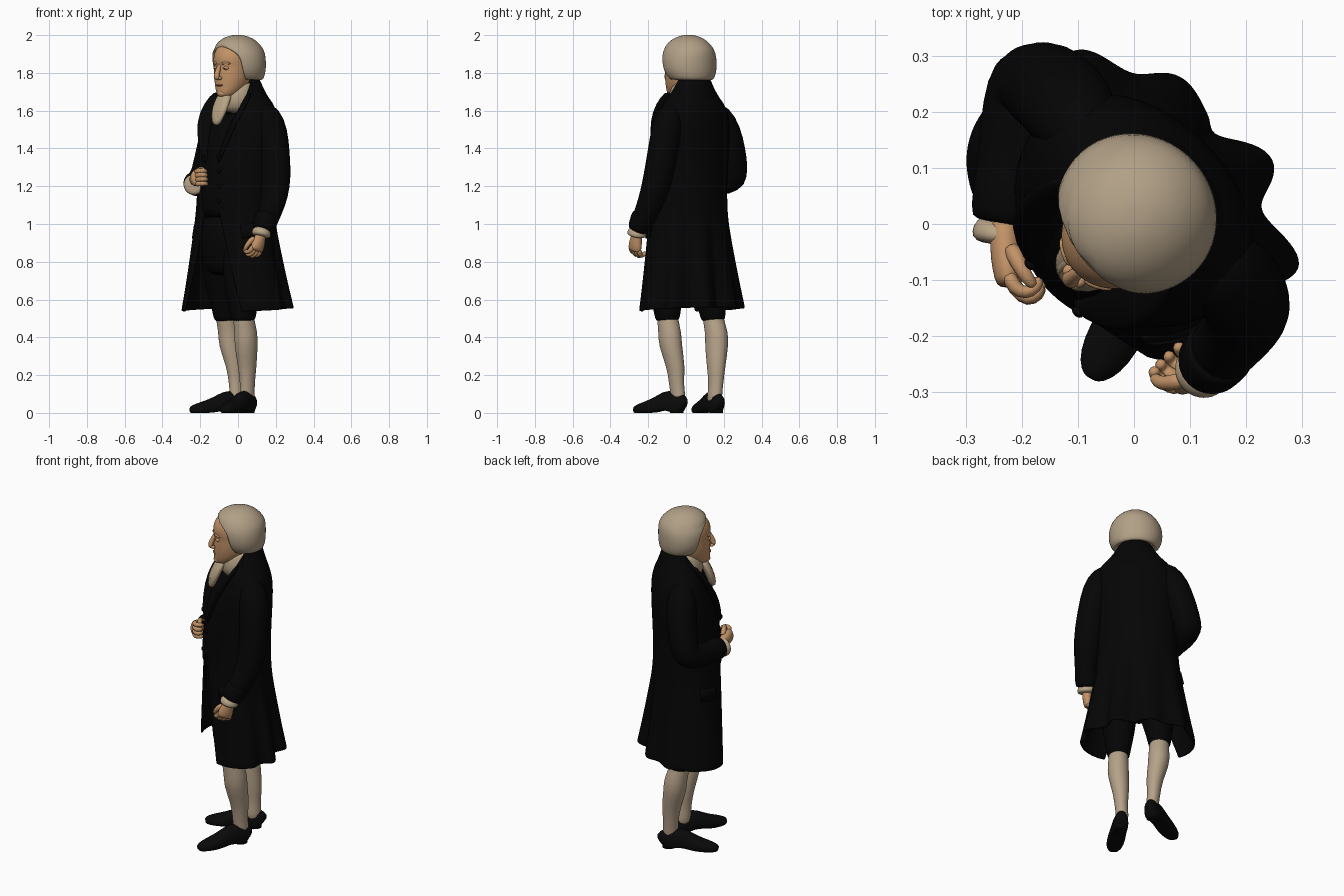
import bpy, bmesh, math
from mathutils import Vector as V, Matrix

# Figure is modelled facing -Y, then everything is turned 45 degrees
TURN = Matrix.Rotation(math.radians(-45), 4, 'Z')


def material(name, r, g, b):
    m = bpy.data.materials.new(name)
    m.diffuse_color = (r, g, b, 1)
    return m


BLACK = material("black_cloth", .0014, .0014, .0014)
SHOE = material("shoe_leather", .003, .0028, .0028)
SKIN = material("skin", .54, .29, .135)
LIP = material("lip", .42, .18, .09)
WIG = material("powdered_hair", .44, .35, .24)
LINEN = material("linen", .48, .37, .24)
HOSE = material("stocking", .46, .36, .25)
EYE = material("dark_eye", .04, .025, .015)


def finish(name, bm, mat, level=0, thick=0, offset=-1):
    bmesh.ops.remove_doubles(bm, verts=bm.verts, dist=1e-5)
    bm.transform(TURN)
    me = bpy.data.meshes.new(name)
    bm.to_mesh(me)
    bm.free()
    me.materials.append(mat)
    for p in me.polygons:
        p.use_smooth = True
    ob = bpy.data.objects.new(name, me)
    bpy.context.collection.objects.link(ob)
    if thick:
        s = ob.modifiers.new("thickness", 'SOLIDIFY')
        s.thickness, s.offset = thick, offset
    if level:
        s = ob.modifiers.new("smooth", 'SUBSURF')
        s.levels = s.render_levels = level
    return ob


def skin_rings(bm, rings, closed):
    vs = [[bm.verts.new(p) for p in r] for r in rings]
    n = len(vs[0])
    for a, b in zip(vs, vs[1:]):
        for j in range(n if closed else n - 1):
            k = (j + 1) % n
            bm.faces.new((a[j], a[k], b[k], b[j]))
    if closed:
        bm.faces.new(vs[0][::-1])
        bm.faces.new(vs[-1])


def loft(name, secs, mat, n=32, pleat=None, thick=0, offset=-1, level=1, skew=0):
    """Horizontal rings, bottom to top: z, cx, cy, rx, ry and, for open shells, the front gap in degrees."""
    bm = bmesh.new()
    is_open = len(secs[0]) > 5
    rings = []
    for s in secs:
        z, cx, cy, rx, ry = s[:5]
        g = math.radians(s[5]) if is_open else 0
        extra = math.radians(skew) if g else 0
        ring = []
        for j in range(n + 1 if is_open else n):
            a = g + (2 * math.pi - 2 * g - extra) * j / n
            f, dz = pleat(a, z) if pleat else (1, 0)
            ring.append((cx + f * rx * math.sin(a), cy - f * ry * math.cos(a), z + dz))
        rings.append(ring)
    skin_rings(bm, rings, not is_open)
    return finish(name, bm, mat, level, thick, offset)


def tube(name, pts, mat, n=14, ref=(1, 0, 0), shape=None, level=1):
    """Path of (x, y, z, width radius, thickness radius)."""
    bm = bmesh.new()
    c = [V(p[:3]) for p in pts]
    rings = []
    for i, p in enumerate(pts):
        t = (c[min(i + 1, len(c) - 1)] - c[max(i - 1, 0)]).normalized()
        side = (V(ref) - t * V(ref).dot(t)).normalized()
        nrm = t.cross(side)
        ring = [c[i] + side * p[3] * math.cos(a) + nrm * p[-1] * math.sin(a)
                for a in (2 * math.pi * j / n for j in range(n))]
        if shape:
            ring = [shape(q, i) for q in ring]
        rings.append(ring)
    skin_rings(bm, rings, True)
    return finish(name, bm, mat, level)


def ball(name, at, size, mat):
    bm = bmesh.new()
    bmesh.ops.create_icosphere(bm, subdivisions=3, radius=1,
                               matrix=Matrix.Translation(at) @ Matrix.Diagonal((*size, 1)))
    return finish(name, bm, mat)


# Coat: open shell, deep pleats at the back (softer on the right), flared right front corner
def pleats(a, z):
    low = max(0, min(1, (1.12 - z) / .57))
    back = max(0, -math.cos(a)) ** .5
    amp = .13 if math.sin(a) > 0 else .07
    f = 1 + low * back * (amp * -math.cos(9.4 * (a - math.pi)) - .06)
    if math.cos(a) > 0:
        f += low * math.sin(2 * a) ** 2 * (.12 if math.sin(a) < 0 else .03)
    return f, -.012 * low ** 3 * math.cos(a)


loft("coat", [
    (.547, -.02, .03, .318, .227, 37), (.557, -.02, .03, .317, .226, 37), (.70, -.02, .02, .288, .212, 31),
    (.85, -.02, .01, .260, .20, 25), (1.0, -.02, 0, .234, .187, 18), (1.10, -.02, 0, .223, .183, 11),
    (1.25, -.02, .002, .220, .182, 8), (1.40, -.018, .015, .232, .176, 12), (1.50, -.015, .03, .236, .163, 18),
    (1.57, -.012, .042, .225, .148, 24), (1.62, -.01, .045, .203, .132, 30), (1.66, -.01, .046, .168, .118, 38),
    (1.70, -.01, .044, .125, .102, 52), (1.735, -.01, .043, .103, .094, 66), (1.765, -.01, .043, .094, .088, 78)],
    BLACK, n=80, pleat=pleats, thick=.014)

# Collar roll, lapels, pocket flaps and buttons
loft("coat_collar", [(1.66, -.01, .045, .165, .12, 62), (1.69, -.01, .045, .14, .109, 64),
                     (1.73, -.01, .044, .110, .099, 70), (1.772, -.01, .042, .094, .09, 80)],
     BLACK, thick=.014)
for side, s in (("left", 1), ("right", -1)):
    tube(side + "_lapel", [(s * .115 - .01, -.015, 1.70, .025, .012), (s * .125 - .015, -.065, 1.63, .042, .013),
                           (s * .11 - .02, -.12, 1.54, .047, .013), (s * .08 - .02, -.155, 1.43, .035, .012),
                           (s * .045 - .02, -.178, 1.32, .012, .01)], BLACK, ref=(1, -s * .6, 0))
    tube(side + "_pocket_flap", [(s * .205 - .02, -.085, 1.0, .06, .008), (s * .22 - .02, -.085, .93, .06, .008)],
         BLACK, ref=(.55, s * .8, 0), level=0)
    for k in range(4):
        ball(side + "_coat_button", (s * .06 - .02, -.182, 1.12 + .08 * k), (.012, .008, .012), BLACK)

# Waistcoat and breeches
loft("waistcoat", [(1.03, -.02, -.01, .17, .17), (1.06, -.02, -.01, .195, .187), (1.25, -.02, -.008, .20, .183),
                   (1.40, -.02, 0, .205, .17), (1.52, -.02, .02, .195, .145), (1.60, -.015, .035, .15, .12)], BLACK)
loft("breeches_seat", [(.72, -.02, 0, .15, .13), (.78, -.02, -.01, .185, .155), (.95, -.02, -.01, .195, .165),
                       (1.08, -.02, -.01, .19, .16)], BLACK)
LEGS = {"left": [(.085, -.045), (.09, -.058), (.09, -.05), (.09, -.03), (.072, -.002), (.065, .005)],
        "right": [(-.11, -.01), (-.135, .025), (-.145, .055), (-.145, .085), (-.12, .105), (-.11, .105)]}
for side, p in LEGS.items():
    hip, thigh, knee, calf, shin, ankle = p
    loft(side + "_breeches_leg", [(.48, *knee, .05, .055), (.50, *knee, .063, .07), (.54, *knee, .068, .075),
                                  (.65, *thigh, .088, .10), (.80, *hip, .105, .12), (.92, *hip, .10, .12)],
         BLACK, n=24)
    loft(side + "_stocking", [(.04, *ankle, .035, .045), (.10, *ankle, .035, .043), (.16, *shin, .036, .042),
                              (.24, *shin, .045, .052), (.36, *calf, .060, .066), (.43, *calf, .058, .064),
                              (.50, *knee, .053, .058), (.56, *knee, .053, .058)], HOSE, n=24)

# Shoes: flattened underneath, arched between heel and ball
STEPS = [(0, .024, .07), (.03, .036, .10), (.16, .042, .115), (.34, .044, .12), (.46, .046, .10),
         (.62, .050, .075), (.82, .047, .055), (.94, .034, .042), (1, .014, .028)]
for side, heel, toe in (("left", V((.06, .045, 0)), V((.14, -.25, 0))),
                        ("right", V((-.095, .155, 0)), V((-.215, -.145, 0)))):
    pts = []
    for f, w, h in STEPS:
        q = heel.lerp(toe, f)
        pts.append((q.x, q.y, h * .35, w, h * .65))

    def flat(q, i):
        q.z = max(q.z, .014 if STEPS[i][0] in (.34, .46) else 0)
        return q
    tube(side + "_shoe", pts, SHOE, n=20, shape=flat)
    ax = (toe - heel).normalized()
    h = heel + ax * .045
    loft(side + "_shoe_heel", [(0, h.x, h.y, .034, .038), (.035, h.x, h.y, .036, .040)], SHOE, n=20, level=0)

# Sleeves, cuffs and shirt ruffles
tube("left_sleeve", [(.11, .045, 1.615, .05), (.17, .05, 1.575, .075), (.20, .055, 1.49, .085),
                     (.225, .05, 1.38, .08), (.248, .04, 1.25, .079), (.26, .015, 1.15, .073),
                     (.268, -.03, 1.06, .063), (.272, -.075, .985, .057), (.272, -.08, .975, .052)], BLACK, n=20)
tube("left_cuff", [(.268, -.045, 1.05, .062), (.268, -.05, 1.04, .066), (.271, -.082, .975, .061),
                   (.271, -.087, .965, .054)], BLACK, n=20)
tube("left_ruffle", [(.272, -.085, .98, .042), (.271, -.095, .955, .052), (.27, -.10, .94, .052),
                     (.27, -.102, .932, .036)], LINEN, n=20)
tube("right_sleeve", [(-.13, .045, 1.615, .05), (-.19, .055, 1.575, .075), (-.228, .065, 1.49, .087),
                      (-.265, .067, 1.38, .083), (-.292, .06, 1.29, .082), (-.305, .05, 1.245, .082),
                      (-.29, .01, 1.225, .074), (-.238, -.065, 1.215, .066), (-.172, -.155, 1.215, .058),
                      (-.167, -.162, 1.215, .05)], BLACK, n=20, ref=(.8, .3, .5))
tube("right_cuff", [(-.225, -.075, 1.215, .064), (-.22, -.082, 1.215, .070), (-.170, -.155, 1.215, .064),
                    (-.163, -.165, 1.215, .055)], BLACK, n=20, ref=(0, 0, 1))
tube("right_ruffle", [(-.168, -.155, 1.212, .045), (-.156, -.173, 1.208, .056), (-.145, -.188, 1.208, .056),
                      (-.140, -.194, 1.208, .036)], LINEN, n=20, ref=(0, 0, 1))


# Hands: palm, four curled fingers and a thumb
def hand(side, wrist, along, across, palm, s):
    w, d, a, p = V(wrist), V(along).normalized() * s, V(across).normalized() * s, V(palm).normalized() * s
    tube(side + "_palm", [(*(w - d * .03), .026 * s, .024 * s), (*w, .027 * s, .024 * s),
                          (*(w + d * .035), .038 * s, .027 * s), (*(w + d * .07), .041 * s, .024 * s),
                          (*(w + d * .082), .034 * s, .018 * s)], SKIN, ref=a)
    for k in range(4):
        b = w + a * (k - 1.5) * .02
        e = .01 if k in (1, 2) else 0
        path = [(.06, 0, .0135), (.088, .008, .0135), (.098 + e, .026, .0125), (.09 + e, .044, .0115),
                (.072 + e, .05, .010)]
        tube(side + "_finger", [(*(b + d * x + p * y), r * s) for x, y, r in path], SKIN, n=8, ref=a)
    thumb = [(.015, -.025, .008, .017), (.05, -.043, .02, .014), (.075, -.042, .032, .012), (.09, -.034, .042, .008)]
    tube(side + "_thumb", [(*(w + d * x + a * y + p * z), r * s) for x, y, z, r in thumb],
         SKIN, n=8, ref=a + p * .5)


hand("left", (.27, -.10, .94), (-.1, -.28, -.95), (0, .95, -.3), (-1, -.1, 0), 1.08)
hand("right", (-.148, -.178, 1.235), (.74, -.6, .12), (.1, 0, -1), (.62, .75, 0), 1.12)

# Neckcloth and jabot
loft("neckcloth", [(1.58, -.01, .0, .08, .08), (1.66, -.01, .0, .10, .10), (1.70, -.01, .008, .097, .098),
                   (1.735, -.01, .015, .09, .09), (1.75, -.01, .02, .08, .08)], LINEN)
tube("jabot", [(-.01, -.07, 1.70, .035, .025), (-.01, -.10, 1.665, .052, .026), (-.012, -.125, 1.61, .055, .026),
               (-.015, -.142, 1.56, .04, .024), (-.015, -.15, 1.52, .018, .015)], LINEN)
for k in (-1, 0, 1):
    tube("jabot_fold", [(-.01 + k * .012, -.10, 1.69, .012), (-.01 + k * .028, -.136, 1.62, .013),
                        (-.015 + k * .015, -.157, 1.55, .011)], LINEN, n=8)

# Head
loft("head", [(1.67, -.01, -.075, .03, .035), (1.68, -.01, -.068, .046, .058), (1.70, -.01, -.055, .063, .077),
              (1.73, -.01, -.04, .080, .092), (1.77, -.01, -.032, .091, .102), (1.81, -.01, -.027, .096, .106),
              (1.835, -.01, -.022, .098, .107), (1.86, -.01, -.02, .102, .118), (1.90, -.01, -.014, .103, .120),
              (1.935, -.01, -.006, .095, .108), (1.965, -.01, 0, .07, .08), (1.975, -.01, 0, .05, .06)], SKIN)
tube("nose", [(-.01, -.122, 1.85, .010, .010), (-.01, -.137, 1.82, .012, .014), (-.01, -.150, 1.79, .016, .016),
              (-.01, -.153, 1.774, .018, .015), (-.01, -.140, 1.764, .014, .010)], SKIN, n=10)
ball("chin", (-.01, -.112, 1.692), (.028, .022, .02), SKIN)
ball("upper_lip", (-.01, -.130, 1.735), (.026, .007, .005), LIP)
ball("lower_lip", (-.01, -.126, 1.727), (.022, .007, .005), LIP)
for s in (-1, 1):
    ball("nostril_wing", (s * .015 - .01, -.140, 1.772), (.009, .012, .009), SKIN)
    ball("eyelid", (s * .036 - .01, -.117, 1.826), (.019, .012, .011), SKIN)
    ball("eye", (s * .036 - .01, -.122, 1.824), (.010, .0085, .004), EYE)
    tube("brow", [(s * .016 - .01, -.133, 1.848, .006), (s * .04 - .01, -.126, 1.855, .008),
                  (s * .066 - .01, -.108, 1.848, .005)], SKIN, n=8, ref=(0, 0, 1))

# Wig: bobbed shell, open around the face
loft("wig", [(1.757, -.01, .037, .112, .10, 54), (1.775, -.01, .03, .130, .118, 52),
             (1.81, -.01, .021, .145, .133, 50), (1.85, -.01, .016, .149, .139, 49),
             (1.89, -.01, .014, .145, .141, 46), (1.922, -.01, .011, .134, .139, 32),
             (1.945, -.01, .009, .119, .126, 0), (1.972, -.01, .008, .092, .100, 0),
             (1.99, -.01, .008, .060, .068, 0), (2.0, -.01, .008, .028, .032, 0), (2.001, -.01, .008, 0, 0, 0)],
     WIG, n=48, thick=.03, skew=10)
